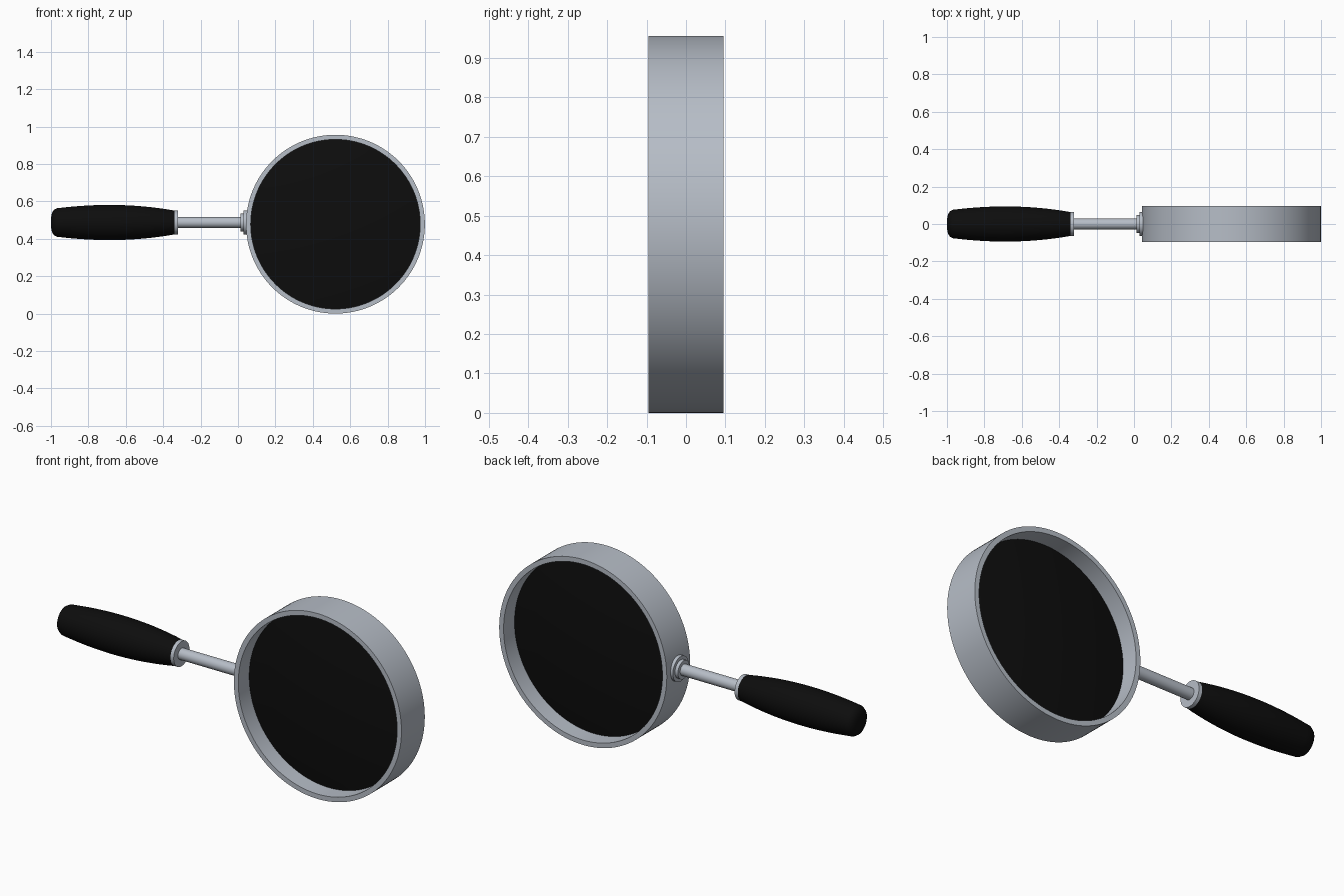
import bpy, bmesh, math
from mathutils import Matrix

if "Cube" in bpy.data.objects:
    bpy.data.objects.remove(bpy.data.objects["Cube"])


def material(name, rgb):
    m = bpy.data.materials.new(name)
    m.diffuse_color = (*rgb, 1)
    m.use_nodes = True
    m.node_tree.nodes["Principled BSDF"].inputs["Base Color"].default_value = m.diffuse_color
    return m


METAL = material("brushed_steel", (0.47, 0.51, 0.57))
BLACK = material("black", (0.004, 0.004, 0.004))


def lathe(name, profile, mat, axis, centre, steps=64, closed=False):
    """Spin (distance along axis, radius) points round the X or Y axis."""
    bm = bmesh.new()
    verts = [bm.verts.new((a, 0, r)) for a, r in profile]
    pairs = list(zip(verts, verts[1:]))
    if closed:
        pairs.append((verts[-1], verts[0]))
    edges = [bm.edges.new(p) for p in pairs]
    bmesh.ops.spin(bm, geom=verts + edges, cent=(0, 0, 0), axis=(1, 0, 0),
                   angle=2 * math.pi, steps=steps, use_merge=False)
    bmesh.ops.remove_doubles(bm, verts=bm.verts, dist=1e-5)
    bmesh.ops.recalc_face_normals(bm, faces=bm.faces)
    if axis == 'Y':
        bm.transform(Matrix.Rotation(math.pi / 2, 4, 'Z'))
    bm.transform(Matrix.Translation(centre))
    me = bpy.data.meshes.new(name)
    bm.to_mesh(me)
    bm.free()
    me.materials.append(mat)
    ob = bpy.data.objects.new(name, me)
    bpy.context.collection.objects.link(ob)
    bpy.ops.object.select_all(action='DESELECT')
    ob.select_set(True)
    bpy.context.view_layer.objects.active = ob
    bpy.ops.object.shade_smooth_by_angle(angle=math.radians(35))
    return ob


RING = (0.521, 0, 0.478)
GRIP = (0, 0, 0.487)

# Wide metal rim
lathe("rim", [(-0.095, 0.478), (0.095, 0.478), (0.095, 0.453), (-0.095, 0.453)],
      METAL, 'Y', RING, steps=128, closed=True)

# Gently convex lens, thin at its edge in the middle of the rim
R, SAG, N = 0.454, 0.035, 12
front = [(-0.006 - SAG * (1 - (i / N) ** 2), R * i / N) for i in range(N + 1)]
lathe("lens", front + [(-a, r) for a, r in reversed(front)], BLACK, 'Y', RING, steps=128)

# Barrel-shaped grip with a domed end
grip = [(-1.0, 0), (-0.999, 0.03), (-0.995, 0.05), (-0.985, 0.067), (-0.97, 0.076)]
for i in range(1, 17):
    x = -0.97 + 0.63 * i / 16
    t = (x + 0.685) / 0.345
    grip.append((x, 0.094 - (0.027 if x < -0.685 else 0.030) * t * t))
grip.append((-0.34, 0))
lathe("grip", grip, BLACK, 'X', GRIP)


def disc(name, x0, x1, r):
    lathe(name, [(x0, 0), (x0, r), (x1, r), (x1, 0)], METAL, 'X', GRIP)


# Metal collar, rod and stepped flange joining the grip to the rim
disc("collar", -0.347, -0.322, 0.064)
disc("rod", -0.335, 0.045, 0.029)
disc("flange_small", 0.013, 0.035, 0.047)
disc("flange_large", 0.030, 0.055, 0.064)
